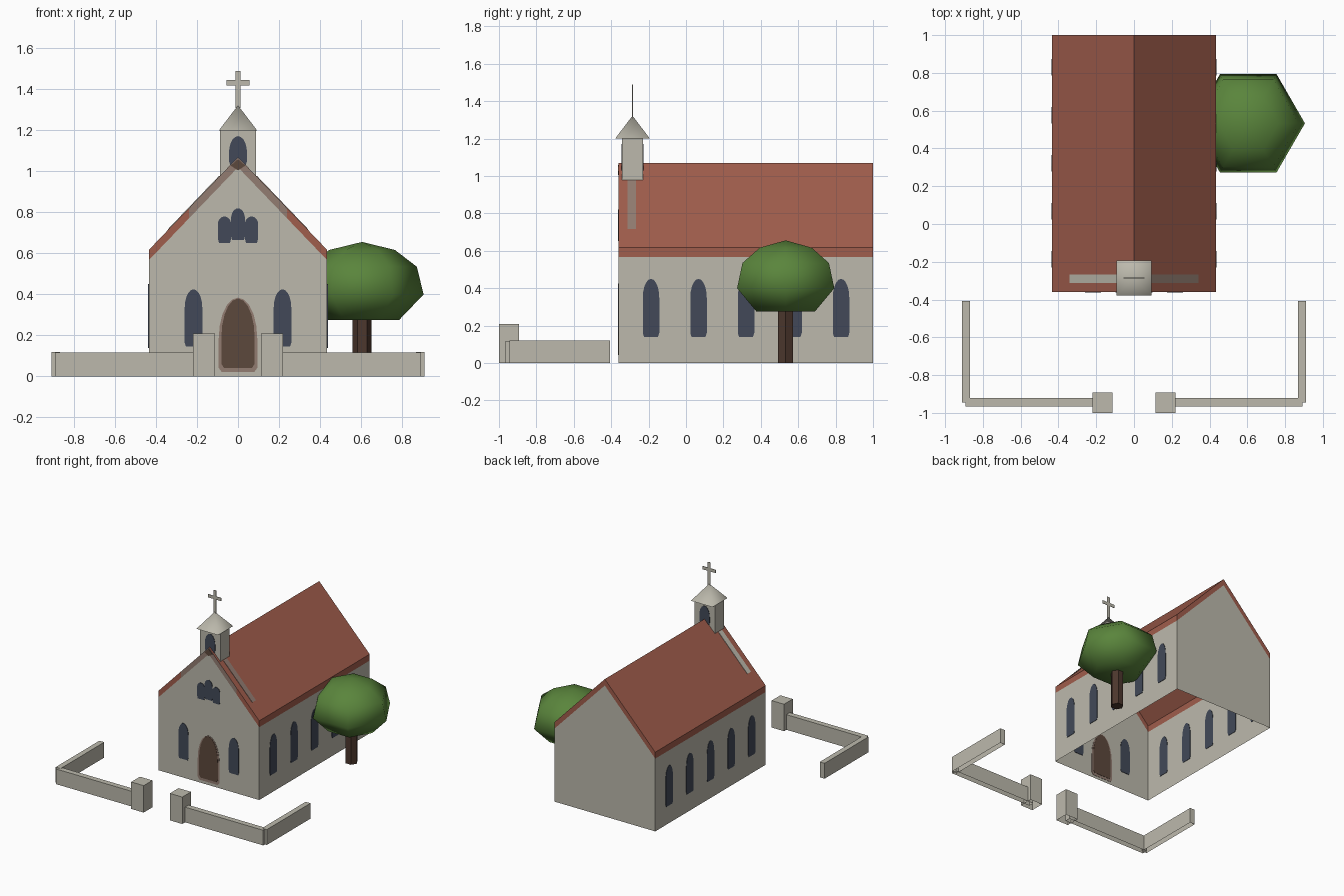
import bpy, bmesh, math
from mathutils import Vector

if "Cube" in bpy.data.objects:
    bpy.data.objects.remove(bpy.data.objects["Cube"])


def material(name, r, g, b):
    m = bpy.data.materials.new(name)
    lin = [((c / 255 + 0.055) / 1.055) ** 2.4 for c in (r, g, b)]
    m.diffuse_color = (*lin, 1)
    m.use_nodes = True
    m.node_tree.nodes["Principled BSDF"].inputs["Base Color"].default_value = m.diffuse_color
    return m


STONE = material("stone", 188, 185, 172)
ROOF = material("roof_red", 160, 93, 76)
GLASS = material("dark_blue_glass", 66, 73, 88)
DOOR = material("door_brown", 92, 72, 60)
TRIM = material("dusty_trim", 146, 124, 113)
LEAF = material("leaf_green", 90, 133, 60)
BARK = material("bark_brown", 76, 55, 45)


def make(name, verts, faces, mats, idx=None, smooth=False, normals=True):
    me = bpy.data.meshes.new(name)
    me.from_pydata([tuple(v) for v in verts], [], faces)
    for m in mats:
        me.materials.append(m)
    for i, p in enumerate(me.polygons):
        p.material_index = idx[i] if idx else 0
        p.use_smooth = smooth
    if normals:
        bm = bmesh.new()
        bm.from_mesh(me)
        bmesh.ops.recalc_face_normals(bm, faces=bm.faces)
        bm.to_mesh(me)
        bm.free()
    ob = bpy.data.objects.new(name, me)
    bpy.context.collection.objects.link(ob)
    return ob


def open_box(name, x0, x1, y0, y1, z0, z1, mat):
    """Box without a bottom."""
    v = [(x, y, z) for z in (z0, z1) for x, y in ((x0, y0), (x1, y0), (x1, y1), (x0, y1))]
    f = [(0, 1, 5, 4), (1, 2, 6, 5), (2, 3, 7, 6), (3, 0, 4, 7), (4, 5, 6, 7)]
    return make(name, v, f, [mat])


def plate(name, pts, origin, u, v, mat, t=0.006):
    """Thin plate from a 2D outline, centred on the surface it marks."""
    o, u, v = Vector(origin), Vector(u).normalized(), Vector(v).normalized()
    w = u.cross(v)
    n = len(pts)
    verts = [o + u * a + v * b + w * s for s in (-t / 2, t / 2) for a, b in pts]
    faces = [tuple(range(n)), tuple(range(n, 2 * n))]
    faces += [(i, (i + 1) % n, n + (i + 1) % n, n + i) for i in range(n)]
    return make(name, verts, faces, [mat])


def arch(c, w, z0, z1, head, seg=10):
    """Outline with a straight lower part and an elliptical head."""
    pts = [(c - w * 0.85, z0), (c + w * 0.85, z0), (c + w, z0 + 0.02)]
    for i in range(seg + 1):
        a = math.pi * i / seg
        pts.append((c + w * math.cos(a), z1 - head + head * math.sin(a)))
    return pts + [(c - w, z0 + 0.02)]


X, Y, Z = (1, 0, 0), (0, 1, 0), (0, 0, 1)
HW, Y0, Y1, EAVE, RIDGE = 0.435, -0.36, 1.0, 0.617, 1.07
BAND = 0.05
SLOPE = (RIDGE - EAVE) / HW

# Nave: gabled shell, open underneath, with red roof edge on walls and gables
XM = 0.24                                   # gable band changes colour here
ring = [(-HW, 0), (HW, 0), (HW, EAVE - BAND), (HW, EAVE),
        (XM, RIDGE - SLOPE * XM), (0, RIDGE), (-XM, RIDGE - SLOPE * XM),
        (-HW, EAVE), (-HW, EAVE - BAND),
        (XM, RIDGE - SLOPE * XM - BAND), (0, RIDGE - BAND), (-XM, RIDGE - SLOPE * XM - BAND)]
N = len(ring)
verts = [(x, y, z) for y in (Y0, Y1) for x, z in ring]
faces, idx = [], []
for k in (0, N):
    wall = (0, 1, 2, 9, 10, 11, 8)
    bands = [(2, 3, 4, 9), (4, 5, 10, 9), (5, 6, 11, 10), (6, 7, 8, 11)]
    faces.append(tuple(i + k for i in wall))
    faces += [tuple(i + k for i in b) for b in bands]
    idx += [0, 1, 2, 2, 1] if k == 0 else [0, 1, 1, 1, 1]
for i in range(1, 9):
    j = (i + 1) % 9
    faces.append((i, j, j + N, i + N))
    idx.append(0 if i in (1, 8) else 1)
make("nave", verts, faces, [STONE, ROOF, TRIM], idx)

# Side windows, five per side
for s, side in ((-1, "left"), (1, "right")):
    for i in range(5):
        plate(f"{side}_window_{i + 1}", arch(-0.187 + 0.254 * i, 0.044, 0.14, 0.45, 0.1),
              (s * HW, 0, 0), Y, Z, GLASS)

# Front door, windows and gable window
front = (0, Y0, 0)
plate("door_surround", arch(0, 0.094, 0.022, 0.385, 0.2), front, X, Z, TRIM, 0.004)
plate("door", arch(0, 0.081, 0.042, 0.38, 0.19), front, X, Z, DOOR, 0.008)
for s in (-1, 1):
    plate("front_window", arch(s * 0.217, 0.043, 0.145, 0.425, 0.09), front, X, Z, GLASS)
    plate("gable_window_side", arch(s * 0.066, 0.032, 0.652, 0.78, 0.035), front, X, Z, GLASS)
plate("gable_window_middle", arch(0, 0.034, 0.665, 0.82, 0.05), front, X, Z, GLASS, 0.008)
plate("gable_peak", [(0, 1.005), (0.036, 1.028), (0, 1.06), (-0.036, 1.028)], front, X, Z, DOOR)

# Pale strips running down the roof beside the belfry
for s, mat in ((-1, STONE), (1, TRIM)):
    length = 0.25 * math.hypot(1, SLOPE)
    plate("roof_strip", [(-0.022, 0), (0.022, 0), (0.022, length), (-0.022, length)],
          (s * 0.09, -0.29, RIDGE - SLOPE * 0.09), Y, (s, 0, -SLOPE), mat)

# Belfry with cap and cross
BY = -0.286
open_box("belfry", -0.088, 0.088, -0.342, -0.23, 0.97, 1.2, STONE)
for y in (-0.342, -0.23):
    plate("belfry_window", arch(0, 0.044, 1.03, 1.172, 0.08), (0, y, 0), X, Z, GLASS)
h = 0.093
base = [(-h, BY - h, 1.2), (h, BY - h, 1.2), (h, BY + h, 1.2), (-h, BY + h, 1.2)]
make("belfry_cap", base + [(0, BY, 1.322)],
     [(0, 1, 4), (1, 2, 4), (2, 3, 4), (3, 0, 4)], [STONE], smooth=True)
make("belfry_cap_underside", base, [(3, 2, 1, 0)], [STONE], normals=False)
a, b = 0.012, 0.056
half = [(a, 1.31), (a, 1.42), (b, 1.42), (b, 1.445), (a, 1.445), (a, 1.49)]
plate("cross", half + [(-x, z) for x, z in reversed(half)], (0, BY, 0), X, Z, STONE, 0.003)

# Boundary walls and gate posts, mirrored left and right
for s, side in ((-1, "left"), (1, "right")):
    def sided(name, xa, xb, *rest):
        lo, hi = sorted((s * xa, s * xb))
        open_box(f"{side}_{name}", lo, hi, *rest, STONE)
    sided("gate_post", 0.113, 0.22, -1.0, -0.893, 0, 0.21)
    sided("front_wall", 0.17, 0.893, -0.965, -0.922, 0, 0.118)
    sided("side_wall", 0.868, 0.91, -0.945, -0.407, 0, 0.12)


# Tree: six-sided trunk and faceted rounded crown
def lathe(name, rings, apex, mat, smooth):
    v = [(0.605 + r * math.cos(i * math.pi / 3), 0.533 + r * math.sin(i * math.pi / 3), z)
         for r, z in rings for i in range(6)]
    f = [tuple(range(5, -1, -1))]
    for k in range(len(rings) - 1):
        f += [(6 * k + i, 6 * k + (i + 1) % 6, 6 * k + 6 + (i + 1) % 6, 6 * k + 6 + i)
              for i in range(6)]
    t = 6 * (len(rings) - 1)
    v.append((0.605, 0.533, apex))
    f += [(t + i, t + (i + 1) % 6, len(v) - 1) for i in range(6)]
    return make(name, v, f, [mat], smooth=smooth)


lathe("tree_trunk", [(0.046, 0), (0.046, 0.3)], 0.32, BARK, False)
lathe("tree_crown", [(0.18, 0.275), (0.3, 0.4), (0.267, 0.535), (0.16, 0.617)],
      0.656, LEAF, True)
